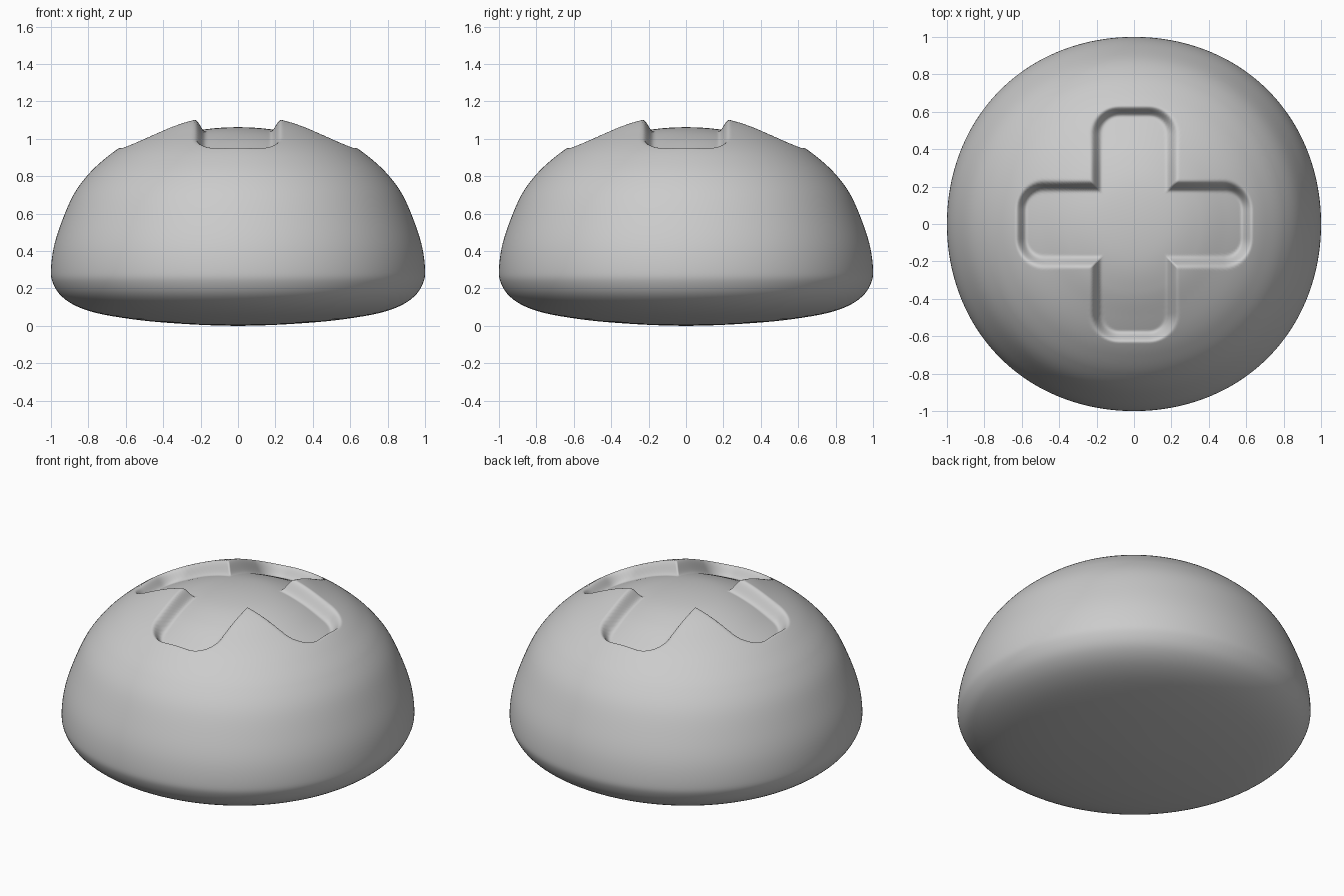
import bpy, bmesh, math

if "Cube" in bpy.data.objects:
    bpy.data.objects.remove(bpy.data.objects["Cube"])

SEG = 240
SQUARE = 0.012   # slight squareness of the outline

# Silhouette of the bun, radius and height, from base centre to crown
PROFILE = [(0, 0), (0.4, 0.018), (0.68, 0.053), (0.84, 0.095), (0.94, 0.155), (0.99, 0.23),
           (1.0, 0.30), (0.985, 0.42), (0.945, 0.55), (0.88, 0.70), (0.80, 0.81), (0.71, 0.895),
           (0.62, 0.96), (0.5, 1.025), (0.36, 1.09), (0.2, 1.135), (0, 1.15)]


def catmull(p0, p1, p2, p3, t):
    return 0.5 * (2 * p1 + (p2 - p0) * t + (2 * p0 - 5 * p1 + 4 * p2 - p3) * t * t
                  + (3 * p1 - p0 - 3 * p2 + p3) * t ** 3)


def smooth_profile():
    pts = [(-PROFILE[1][0], PROFILE[1][1])] + PROFILE + [(-PROFILE[-2][0], PROFILE[-2][1])]
    out = []
    for i in range(1, len(pts) - 2):
        steps = 14 if i >= 11 else 5
        for k in range(steps):
            out.append(tuple(catmull(*(pts[i + j][a] for j in (-1, 0, 1, 2)), k / steps)
                             for a in (0, 1)))
    return out[1:]


def rounded_box(x, y, a, b, r):
    qx, qy = abs(x) - a + r, abs(y) - b + r
    return math.hypot(max(qx, 0), max(qy, 0)) + min(max(qx, qy), 0) - r


def recess(x, y):
    # Depth of the cross cut into the crown
    d = min(rounded_box(x, y, 0.6, 0.2, 0.12), rounded_box(x, y, 0.2, 0.6, 0.12))
    t = min(max((0.035 - d) / 0.065, 0), 1)
    return 0.088 * t * t * (3 - 2 * t)


# Bun: lathe the profile, sinking the cross into the top
bm = bmesh.new()
rings = []
for r, z in smooth_profile():
    ring = []
    for s in range(SEG):
        a = 2 * math.pi * s / SEG
        k = r * (1 + SQUARE * r * r * (1 - math.cos(4 * a)) / 2)
        x, y = k * math.cos(a), k * math.sin(a)
        ring.append(bm.verts.new((x, y, z - (recess(x, y) if z > 0.7 else 0))))
    rings.append(ring)
for lo, hi in zip(rings, rings[1:]):
    for s in range(SEG):
        n = (s + 1) % SEG
        bm.faces.new((lo[s], lo[n], hi[n], hi[s]))

# Close the base and the crown
base = bm.verts.new((0, 0, 0))
crown = bm.verts.new((0, 0, 1.15 - recess(0, 0)))
for s in range(SEG):
    n = (s + 1) % SEG
    bm.faces.new((base, rings[0][n], rings[0][s]))
    bm.faces.new((crown, rings[-1][s], rings[-1][n]))
bmesh.ops.recalc_face_normals(bm, faces=bm.faces)
for f in bm.faces:
    f.smooth = True
mesh = bpy.data.meshes.new("cross_bun")
bm.to_mesh(mesh)
bm.free()
bun = bpy.data.objects.new("cross_bun", mesh)
bpy.context.collection.objects.link(bun)
